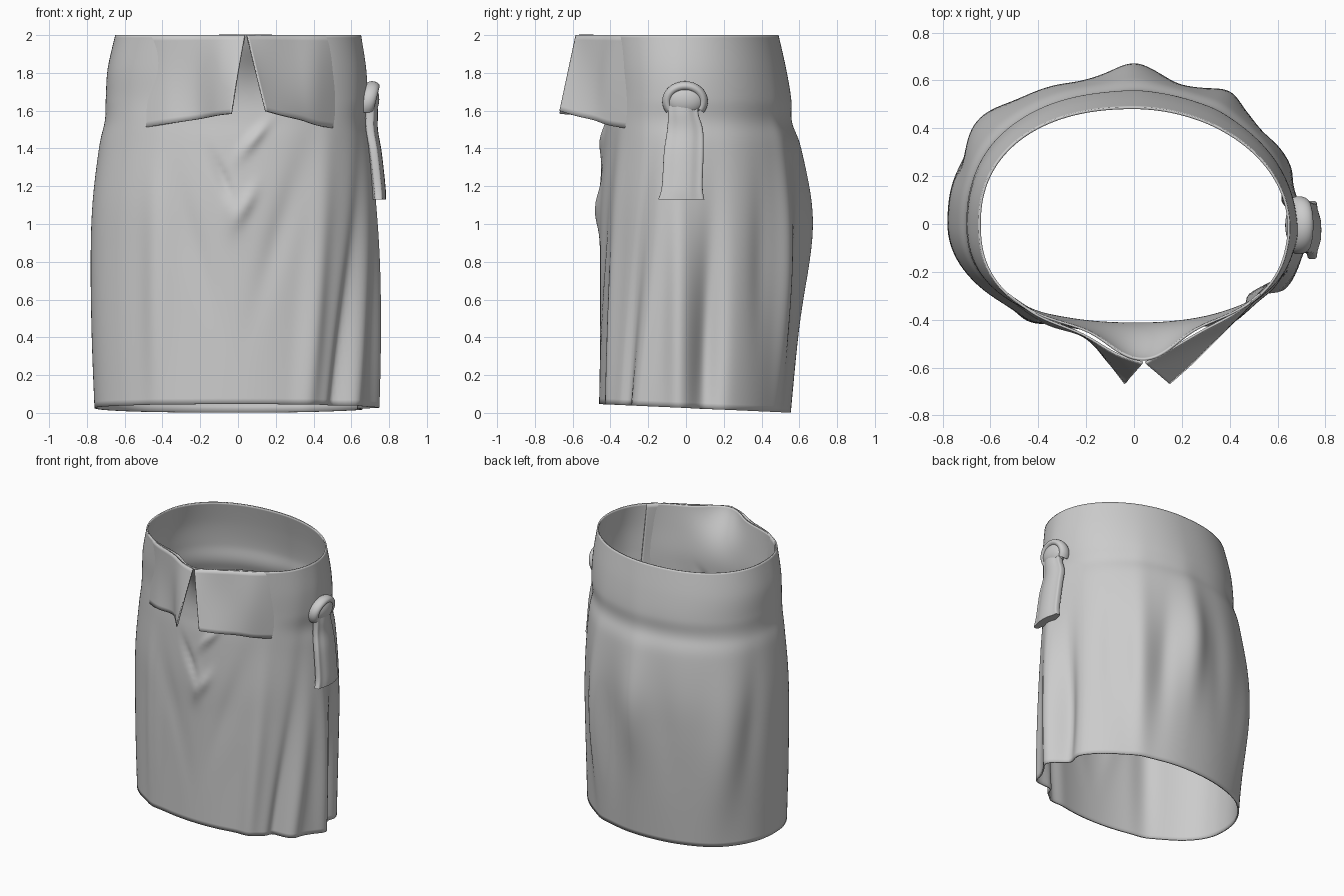
import bpy, bmesh, math
from mathutils import Vector

if "Cube" in bpy.data.objects:
    bpy.data.objects.remove(bpy.data.objects["Cube"])


def spline(pts, t):
    """Smooth curve through points of any dimension, t in 0..1."""
    f = t * (len(pts) - 1)
    i = min(int(f), len(pts) - 2)
    u = f - i
    p = [Vector(pts[max(0, min(len(pts) - 1, i + k))]) for k in (-1, 0, 1, 2)]
    return 0.5 * (2 * p[1] + (p[2] - p[0]) * u
                  + (2 * p[0] - 5 * p[1] + 4 * p[2] - p[3]) * u * u
                  + (3 * p[1] - p[0] - 3 * p[2] + p[3]) * u ** 3)


def finish(ob, thick=0):
    if thick:
        m = ob.modifiers.new("thickness", 'SOLIDIFY')
        m.thickness = thick
        m.offset = -1
    bpy.ops.object.select_all(action='DESELECT')
    bpy.context.view_layer.objects.active = ob
    ob.select_set(True)
    bpy.ops.object.shade_smooth_by_angle(angle=math.radians(45))


def sheet(name, fn, nu, nv, thick=0, caps=False):
    """Grid surface from fn(u, v), optionally closed at both v ends."""
    bm = bmesh.new()
    g = [[bm.verts.new(fn(i / nu, j / nv)) for i in range(nu + 1)] for j in range(nv + 1)]
    for j in range(nv):
        for i in range(nu):
            bm.faces.new((g[j][i], g[j][i + 1], g[j + 1][i + 1], g[j + 1][i]))
    if caps:
        bm.faces.new(g[0][:-1][::-1])
        bm.faces.new(g[-1][:-1])
    bmesh.ops.remove_doubles(bm, verts=bm.verts, dist=1e-5)
    if caps:
        bmesh.ops.recalc_face_normals(bm, faces=bm.faces)
    me = bpy.data.meshes.new(name)
    bm.to_mesh(me)
    bm.free()
    ob = bpy.data.objects.new(name, me)
    bpy.context.collection.objects.link(ob)
    finish(ob, thick)
    return ob


# Skirt body: z, left, right, front, back extents, front roundness
RINGS = [(0, .76, .72, .46, .555, 2.05), (.4, .775, .72, .455, .59, 2.05),
         (.8, .78, .72, .455, .62, 2.05), (1.1, .77, .71, .455, .625, 2.1),
         (1.4, .735, .69, .44, .595, 2.2), (1.54, .705, .67, .425, .555, 2.4),
         (1.66, .70, .68, .42, .555, 2.4), (1.82, .69, .675, .43, .53, 2.4),
         (2.0, .65, .65, .445, .49, 2.4)]
# Drape folds: angle, angular width, depth, height, height spread, slant
FOLDS = [(-80, 5, .022, 1.43, .09, 95), (-100, 4, -.02, 1.22, .12, -60),
         (-85, 5, .022, 1.08, .09, 60), (-93, 7, .016, 1.05, .12, 0),
         (-120, 8, -.014, .9, .4, -32), (-62, 8, -.016, .95, .4, 35),
         (-137, 7, .03, .6, .75, 0), (-45, 6, .035, .4, .8, 8),
         (-31, 4, -.045, 0, .9, 11), (-23, 5, .035, 0, .9, 11),
         (-3, 5, .04, .4, .9, 0), (9, 6, -.08, .3, .65, 3),
         (36, 6, -.015, .8, .4, 0), (54, 7, .04, .7, .6, 0),
         (70, 7, -.025, .8, .4, 4), (90, 9, .045, 1.0, .38, 0),
         (112, 8, -.012, .9, .4, -6), (145, 10, .04, .7, .5, 6),
         (160, 6, -.015, .9, .4, 8), (-86, 20, .13, 2.03, .2, 0)]


def skirt(u, v):
    z, xl, xr, yf, yb, n = spline(RINGS, v)
    a = 360 * u
    c, s = math.cos(math.radians(a)), math.sin(math.radians(a))
    n = n if s < 0 else (1.95 if c > 0 else 2.25)
    r = (abs(c / (xr if c > 0 else xl)) ** n + abs(s / (yb if s > 0 else yf)) ** n) ** (-1 / n)
    for fa, w, d, zc, zw, sl in FOLDS:
        da = (a - fa - sl * (z - zc) + 180) % 360 - 180
        r += d * math.exp(-(da / w) ** 2 - ((z - zc) / zw) ** 2)
    y = r * s
    return (r * c, y, z + max(0, .026 - .045 * y) * (1 - z / 2))


sheet("wrap_skirt", skirt, 240, 64, .01)


# Folded-over front flaps, open at the centre, sides run into the waistband
def flap(name, top, bottom):
    def fn(u, v):
        t, b = spline(top, u), spline(bottom, u)
        p = b.lerp(t, v)
        p.y += .012 * math.sin(math.pi * v) * math.sin(math.pi * u * 2)
        return p
    sheet(name, fn, 32, 16, .01)


flap("left_front_flap",
     [(-.53, -.298, 2), (-.40, -.39, 2), (-.22, -.465, 2), (-.08, -.545, 2), (.035, -.585, 2)],
     [(-.56, -.29, 1.50), (-.38, -.415, 1.53), (-.21, -.475, 1.555), (-.11, -.58, 1.575), (-.04, -.67, 1.585)])
flap("right_front_flap",
     [(.05, -.585, 2), (.16, -.525, 2), (.29, -.45, 2), (.42, -.38, 2), (.53, -.296, 2)],
     [(.15, -.67, 1.60), (.24, -.59, 1.575), (.34, -.49, 1.55), (.43, -.40, 1.52), (.56, -.26, 1.50)])

# Hanging tie tail: centre x, centre y, z, half thickness, half width
TAIL = [(.745, -.025, 1.13, .032, .122), (.74, -.02, 1.2, .034, .108),
        (.72, -.012, 1.38, .034, .105), (.70, -.005, 1.5, .034, .095),
        (.70, -.015, 1.59, .034, .08), (.70, -.015, 1.67, .03, .09)]


def tail(u, v):
    x, y, z, t, w = spline(TAIL, v)
    a = 2 * math.pi * u
    c, s = math.cos(a), math.sin(a)
    px = math.copysign(abs(c) ** .6, c) * t * (1 + .2 * math.cos(5 * s))
    py = math.copysign(abs(s) ** .6, s) * w
    return (x + px, y + py, z)


sheet("tie_tail", tail, 40, 24, caps=True)


# Loop of the tie, an arched band over a soft knot
def loop(u, v):
    a = math.radians(-35 + 250 * v)
    b = 2 * math.pi * u
    k = .026 * math.cos(b)
    return (.69 + .04 * math.sin(b) + .02 * math.sin(a),
            -.005 + (.095 + k) * math.cos(a), 1.65 + (.08 + k) * math.sin(a))


sheet("tie_loop", loop, 20, 32, caps=True)
bpy.ops.mesh.primitive_uv_sphere_add(segments=32, ring_count=16, radius=1, location=(.69, -.005, 1.66))
knot = bpy.context.object
knot.name = "tie_knot"
knot.scale = (.058, .105, .085)
finish(knot)
